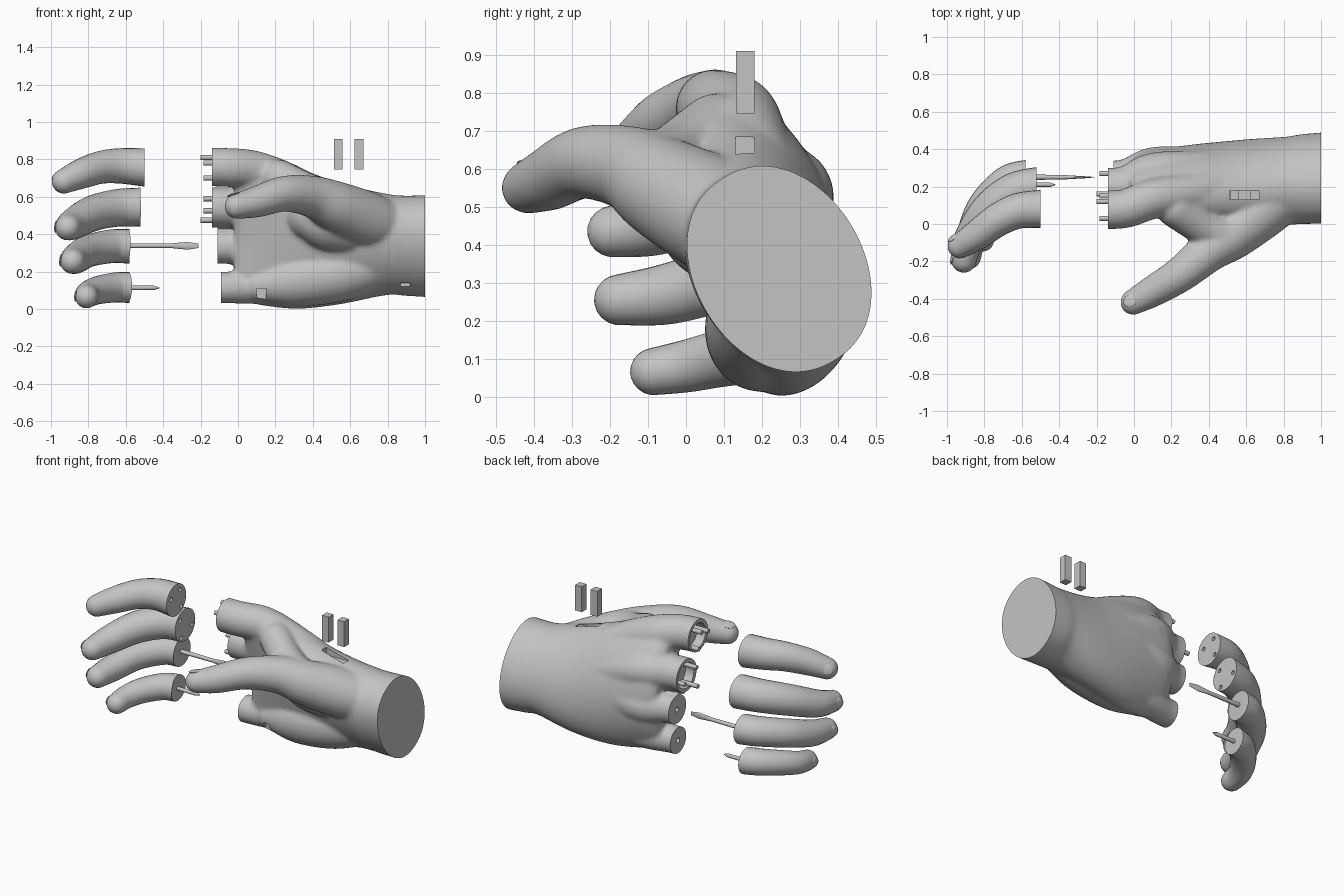
import bpy, bmesh, math
from mathutils import Vector

cube = bpy.data.objects.get("Cube")
if cube:
    bpy.data.objects.remove(cube, do_unlink=True)

grey = bpy.data.materials.new("plain_grey")
grey.use_nodes = True
grey.diffuse_color = (0.55, 0.55, 0.55, 1)
grey.node_tree.nodes["Principled BSDF"].inputs["Base Color"].default_value = (0.55, 0.55, 0.55, 1)


def resample(rows, steps=6):
    """Smooth curve through rows of values."""
    out = []
    last = len(rows) - 1
    for i in range(last):
        p = [rows[max(0, min(last, i + k))] for k in (-1, 0, 1, 2)]
        for s in range(steps):
            t = s / steps
            out.append([b + 0.5 * t * (c - a + t * (2 * a - 5 * b + 4 * c - d + t * (3 * (b - c) + d - a)))
                        for a, b, c, d in zip(*p)])
    return out + [list(rows[-1])]


def loft(bm, rings):
    loops = [[bm.verts.new(p) for p in ring] for ring in rings]
    n = len(loops[0])
    for a, b in zip(loops, loops[1:]):
        for i in range(n):
            j = (i + 1) % n
            bm.faces.new((a[i], a[j], b[j], b[i]))
    bm.faces.new(loops[0][::-1])
    bm.faces.new(loops[-1])


def circle(c, u, v, ru, rv, n=24):
    return [c + u * ru * math.cos(math.tau * i / n) + v * rv * math.sin(math.tau * i / n) for i in range(n)]


def tube(bm, rows, flat_start=False):
    """Round limb along (x, y, z, radius) rows with a domed tip."""
    rows = resample(rows)
    pts = [Vector(r[:3]) for r in rows]
    rings = []
    for i, p in enumerate(pts):
        t = (pts[min(i + 1, len(pts) - 1)] - pts[max(i - 1, 0)]).normalized()
        if flat_start and i == 0:
            t = Vector((-1, 0, 0))
        u = t.cross(Vector((0, 0, 1))).normalized()
        v = u.cross(t)
        rings.append(circle(p, u, v, rows[i][3], rows[i][3]))
    r = rows[-1][3]
    for k in range(1, 6):
        a = math.pi / 2 * k / 5.4
        rings.append(circle(pts[-1] + t * r * math.sin(a), u, v, r * math.cos(a), r * math.cos(a)))
    loft(bm, rings)
    return pts[-1], t, r


def rod(bm, sections, y, z, n=16):
    """Straight bar along x from (x, half_y, half_z) sections."""
    Y, Z = Vector((0, 1, 0)), Vector((0, 0, 1))
    loft(bm, [circle(Vector((x, y, z)), Y, Z, ry, rz, n) for x, ry, rz in sections])


def peg(bm, x0, x1, y, z, r):
    rod(bm, [(x0, r, r), (x1, r, r)], y, z)


def box(bm, x0, x1, y0, y1, z0, z1):
    loft(bm, [[(x0, y0, z), (x1, y0, z), (x1, y1, z), (x0, y1, z)] for z in (z0, z1)])


def make(name, bm, cutter=False):
    bmesh.ops.recalc_face_normals(bm, faces=bm.faces)
    me = bpy.data.meshes.new(name)
    bm.to_mesh(me)
    bm.free()
    me.materials.append(grey)
    ob = bpy.data.objects.new(name, me)
    bpy.context.scene.collection.objects.link(ob)
    ob.hide_render = cutter
    return ob


def finish(ob, cutters=()):
    """Apply modifiers and cuts, then shade smooth with sharp edges."""
    for c in cutters:
        m = ob.modifiers.new("cut", 'BOOLEAN')
        m.operation, m.solver, m.object = 'DIFFERENCE', 'EXACT', c
    if ob.modifiers:
        bpy.context.view_layer.update()
        dg = bpy.context.evaluated_depsgraph_get()
        me = bpy.data.meshes.new_from_object(ob.evaluated_get(dg))
        ob.modifiers.clear()
        ob.data = me
        me.materials.clear()
        me.materials.append(grey)
    for c in cutters:
        bpy.data.objects.remove(c, do_unlink=True)
    bpy.ops.object.select_all(action='DESELECT')
    ob.select_set(True)
    bpy.context.view_layer.objects.active = ob
    bpy.ops.object.shade_smooth_by_angle(angle=math.radians(35))


def nail(bm, tip, t, r, back):
    """Thin rounded plate on the back of a fingertip."""
    n = (back - t * back.dot(t)).normalized()
    s = t.cross(n)
    c = tip + n * r * 0.93
    rings = []
    for k in range(1, 10):
        a = math.pi * k / 10
        rings.append(circle(c + n * 0.008 * math.cos(a), t, s, r * 0.55 * math.sin(a), r * 0.5 * math.sin(a)))
    loft(bm, rings)


# Fingers: paths of (x, y, z, radius) from the cut base to the tip
fingers = {
    "index_finger": [(-.5, .08, .757, .102), (-.62, .07, .765, .095), (-.73, .02, .758, .088),
                     (-.84, -.06, .722, .08), (-.93, -.118, .683, .066)],
    "middle_finger": [(-.52, .2, .545, .104), (-.65, .17, .54, .1), (-.78, .07, .51, .095),
                      (-.88, -.08, .455, .083), (-.91, -.192, .435, .068)],
    "ring_finger": [(-.58, .25, .335, .092), (-.68, .22, .335, .09), (-.8, .1, .31, .086),
                    (-.865, -.05, .27, .08), (-.885, -.175, .255, .067)],
    "little_finger": [(-.58, .21, .115, .083), (-.66, .18, .115, .08), (-.75, .09, .1, .075),
                      (-.8, 0, .08, .069), (-.81, -.085, .066, .062)],
}
pins = {
    "index_finger": [(.13, .7), (.12, .81), (.03, .78)],
    "middle_finger": [(.27, .525), (.16, .475), (.15, .59)],
}
stub_ends = dict(zip(fingers, (-.14, -.14, -.11, -.09)))

for name, path in fingers.items():
    bm = bmesh.new()
    tip, t, r = tube(bm, path, True)
    ob = make(name, bm)
    cutters = []
    if name in pins:
        bm = bmesh.new()
        for y, z in pins[name]:
            peg(bm, path[0][0] - .05, path[0][0] + .05, y, z, .013)
        cutters = [make(name + "_socket_cutter", bm, True)]
    finish(ob, cutters)
    bm = bmesh.new()
    nail(bm, tip, t, r, Vector((-1, .6, .15)))
    finish(make(name + "_nail", bm))

# Palm and wrist: sections of (x, centre y, centre z, half length, half thickness, tilt, bend)
palm = [(-.02, .19, .435, .36, .095, 11, .09), (.06, .195, .435, .4, .14, 11, .09),
        (.3, .215, .385, .385, .175, 12, .05), (.55, .225, .353, .335, .195, 20, .02),
        (.8, .23, .345, .28, .215, 29, 0), (.9, .24, .338, .278, .22, 31, 0), (1.1, .25, .335, .287, .225, 31, 0)]
bm = bmesh.new()
rings = []
for x, cy, cz, a, b, tilt, bend in resample(palm):
    s, c = math.sin(math.radians(tilt)), math.cos(math.radians(tilt))
    ring = []
    for i in range(48):
        w = math.tau * i / 48
        along = a * math.cos(w)
        across = b * math.copysign(abs(math.sin(w)) ** .9, math.sin(w)) + bend * (.5 - math.cos(w) ** 2)
        ring.append((x, cy - s * along + c * across, cz + c * along + s * across))
    rings.append(ring)
loft(bm, rings)

# Hand bones, knuckles and finger stubs
bones = {
    "index_finger": [(.55, .21, .53, .1), (.3, .165, .655, .108), (.1, .135, .735, .108)],
    "middle_finger": [(.55, .28, .45, .1), (.3, .285, .5, .105), (.1, .265, .545, .115)],
    "ring_finger": [(.55, .31, .37, .1), (.3, .305, .36, .11), (.1, .295, .335, .115)],
    "little_finger": [(.55, .27, .25, .1), (.3, .25, .15, .11), (.1, .235, .122, .095)],
}
for name, path in fingers.items():
    _, y, z, r = path[0]
    tube(bm, bones[name] + [(-.06, y, z, r * 1.02), (-.25, y, z, r * 1.02)])

# Thumb with its mound, the web toward the index finger, and the heel of the palm
thumb_tip = tube(bm, [(.84, .18, .42, .14), (.67, .06, .485, .15), (.52, -.06, .55, .135), (.4, -.145, .6, .113),
                      (.25, -.268, .616, .096), (.1, -.36, .573, .084), (-.005, -.418, .55, .069)])
tube(bm, [(.6, .13, .44, .16), (.48, .08, .47, .16), (.4, .08, .5, .14)])
tube(bm, [(.46, -.06, .59, .11), (.36, -.01, .63, .1), (.22, .08, .7, .1)])
tube(bm, [(.75, .22, .25, .14), (.55, .2, .19, .15), (.3, .2, .15, .14), (.12, .2, .125, .09)])
hand = make("hand", bm)
rm = hand.modifiers.new("blend", 'REMESH')
rm.mode, rm.voxel_size = 'VOXEL', .011
sm = hand.modifiers.new("soften", 'SMOOTH')
sm.factor, sm.iterations = .5, 12

# Flat ends at the wrist and stepped ends at the stubs
bm = bmesh.new()
box(bm, 1, 1.4, -.5, 1, -.3, 1.2)
steps = [(-.6, -.2), (-.09, -.2), (-.09, .222), (-.11, .222), (-.11, .437), (-.14, .437), (-.14, 1.1), (-.6, 1.1)]
loft(bm, [[(x, y, z) for x, z in steps] for y in (-.2, .8)])
ends = make("end_cutter", bm, True)

# Hollow stubs, rod sockets and shallow slots
bm = bmesh.new()
for name, path in fingers.items():
    _, y, z, r = path[0]
    hollow = name in pins
    peg(bm, stub_ends[name] + .06, -.4, y, z, .082 if hollow else .016)
box(bm, .51, .67, .13, .18, .635, .9)
box(bm, .1, .15, -.2, .145, .04, .11)
box(bm, .87, .92, -.2, .145, .1, .14)
finish(hand, [ends, make("hollow_cutter", bm, True)])

bm = bmesh.new()
nail(bm, *thumb_tip, Vector((-.5, 0, 1)))
finish(make("thumb_nail", bm))

# Connector pins in the two hollow stubs
bm = bmesh.new()
for name, spots in pins.items():
    for i, (y, z) in enumerate(spots):
        peg(bm, -.06, -.185 - .015 * (i % 2), y, z, .014)
finish(make("connector_pins", bm))

# Tool rods in the ring and little fingers
bm = bmesh.new()
rod(bm, [(-.6, .016, .013), (-.36, .011, .012), (-.33, .009, .015), (-.27, .006, .021),
         (-.22, .002, .013), (-.21, .001, .013)], .25, .338)
finish(make("flat_blade_rod", bm))
bm = bmesh.new()
rod(bm, [(-.6, .012, .012), (-.45, .012, .012), (-.42, .002, .002)], .21, .113)
finish(make("pointed_rod", bm))

# Two small blocks above the wrist slot
for side, x in (("outer", .512), ("inner", .624)):
    bm = bmesh.new()
    box(bm, x, x + .047, .132, .18, .745, .91)
    finish(make(side + "_block", bm))
